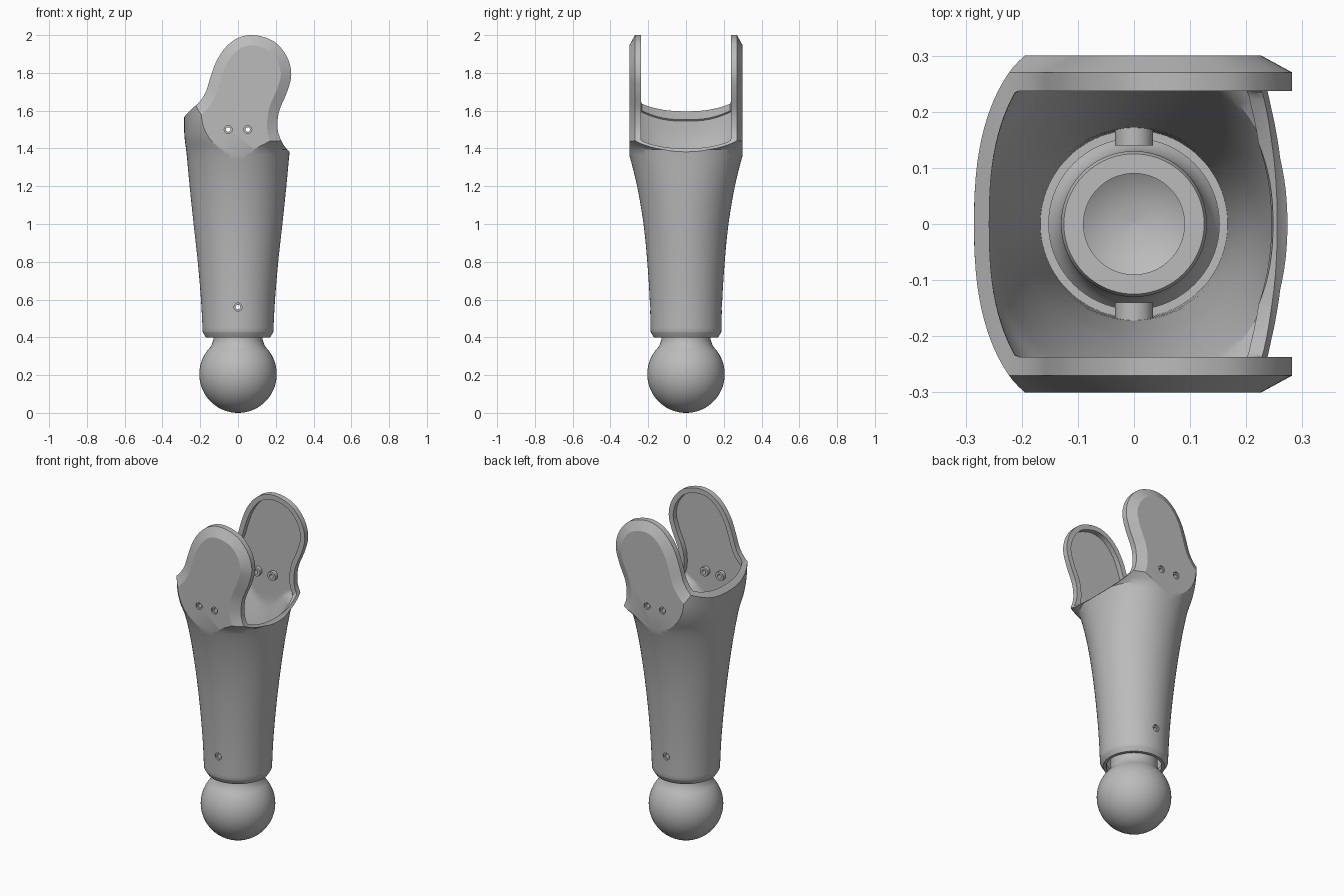
import bpy, bmesh
from math import sin, cos, pi, radians, copysign, hypot

if "Cube" in bpy.data.objects:
    bpy.data.objects.remove(bpy.data.objects["Cube"])

grey = bpy.data.materials.new("matte grey")
grey.use_nodes = True
grey.diffuse_color = (0.5, 0.5, 0.5, 1)
grey.node_tree.nodes["Principled BSDF"].inputs["Base Color"].default_value = (0.5, 0.5, 0.5, 1)


def smooth(pts, steps=5):
    """Catmull-Rom curve through points of any dimension."""
    out = []
    for i in range(len(pts) - 1):
        p0, p1, p2, p3 = (pts[max(i - 1, 0)], pts[i], pts[i + 1], pts[min(i + 2, len(pts) - 1)])
        for s in range(steps):
            t = s / steps
            out.append(tuple(
                0.5 * (2 * b + (c - a) * t + (2 * a - 5 * b + 4 * c - d) * t ** 2
                       + (3 * b - a - 3 * c + d) * t ** 3)
                for a, b, c, d in zip(p0, p1, p2, p3)))
    return out + [tuple(pts[-1])]


def bridge(name, rings):
    """Skin a list of equal rings and cap both ends."""
    bm = bmesh.new()
    loops = [[bm.verts.new(p) for p in ring] for ring in rings]
    n = len(loops[0])
    for a, b in zip(loops, loops[1:]):
        for i in range(n):
            j = (i + 1) % n
            bm.faces.new((a[i], a[j], b[j], b[i]))
    bm.faces.new(loops[0][::-1])
    bm.faces.new(loops[-1])
    bmesh.ops.recalc_face_normals(bm, faces=bm.faces)
    me = bpy.data.meshes.new(name)
    bm.to_mesh(me)
    bm.free()
    me.materials.append(grey)
    ob = bpy.data.objects.new(name, me)
    bpy.context.collection.objects.link(ob)
    return ob


def lathe(name, profile, n=72):
    return bridge(name, [[(r * cos(2 * pi * i / n), r * sin(2 * pi * i / n), z)
                          for i in range(n)] for r, z in profile])


def rod(name, x, z, r, y0, y1, n=28):
    """Cylinder lying along y."""
    return bridge(name, [[(x + r * cos(2 * pi * i / n), y, z + r * sin(2 * pi * i / n))
                          for i in range(n)] for y in (y0, y1)])


def combine(ob, cutter, op):
    """Apply a boolean and discard the cutter."""
    mod = ob.modifiers.new("cut", "BOOLEAN")
    mod.operation, mod.solver, mod.object = op, "EXACT", cutter
    bpy.context.view_layer.objects.active = ob
    bpy.ops.object.modifier_apply(modifier=mod.name)
    bpy.data.objects.remove(cutter)


# Sleeve sections: height, half width, half depth, squareness
SECTIONS = smooth([
    (0.43, 0.187, 0.187, 2), (0.6, 0.196, 0.192, 2), (0.8, 0.213, 0.205, 2),
    (1.0, 0.235, 0.225, 2), (1.2, 0.256, 0.259, 2.05), (1.37, 0.272, 0.302, 2.2),
    (1.47, 0.284, 0.34, 2.4), (1.58, 0.285, 0.365, 2.5), (1.8, 0.285, 0.37, 2.5),
    (2.1, 0.285, 0.37, 2.5)])


def sleeve_loft(name, inset=0.0, y_limit=1.0, first=(), n=112):
    rings = []
    for z, a, b, e in list(first) + SECTIONS:
        flare = max(0, z - 1.4) * 1.6       # the arms lean out on one side
        ring = []
        for i in range(n):
            c, s = cos(2 * pi * i / n), sin(2 * pi * i / n)
            x = copysign(abs(c) ** (2 / e), c) * (a - inset + (flare if c > 0 else 0))
            y = copysign(abs(s) ** (2 / e), s) * (b - inset)
            ring.append((x, max(-y_limit, min(y_limit, y)), z))
        rings.append(ring)
    return bridge(name, rings)


# Side outline of the fork, as a prism along y
FORK = [(-0.5, 0.1), (0.5, 0.1), (0.5, 1.25)] + smooth([
    (0.33, 1.345), (0.27, 1.385), (0.235, 1.43), (0.212, 1.49), (0.21, 1.55),
    (0.222, 1.61), (0.26, 1.70), (0.282, 1.79), (0.262, 1.88), (0.205, 1.955),
    (0.135, 1.99), (0.06, 2.0), (-0.01, 1.98), (-0.07, 1.93), (-0.115, 1.86),
    (-0.145, 1.78), (-0.17, 1.70), (-0.205, 1.645), (-0.25, 1.605), (-0.3, 1.55)]) + [(-0.5, 1.35)]


def fork_prism(name, layers):
    rings = []
    for y, d in layers:
        ring = []
        for i, (x, z) in enumerate(FORK):
            (px, pz), (qx, qz) = FORK[i - 1], FORK[(i + 1) % len(FORK)]
            tx, tz = qx - px, qz - pz
            k = d / hypot(tx, tz)
            ring.append((x - tz * k, y, z + tx * k))
        rings.append(ring)
    return bridge(name, rings)


# Outer sleeve with bevelled flat arms
sleeve = sleeve_loft("forked_sleeve", first=[(0.4, 0.17, 0.17, 2), (0.425, 0.185, 0.185, 2)])
combine(sleeve, fork_prism("outline", [(-0.3, 0.055), (-0.27, 0), (0.27, 0), (0.3, 0.055)]), "INTERSECT")

# Hollow inside, leaving a raised lip along the fork edge
recess = sleeve_loft("recess", 0.02, 0.268)
combine(recess, fork_prism("recess_outline", [(-0.4, 0.03), (0.4, 0.03)]), "INTERSECT")
combine(sleeve, recess, "DIFFERENCE")
combine(sleeve, sleeve_loft("cavity", 0.027, 0.237), "DIFFERENCE")
combine(sleeve, lathe("socket_opening", [(0.152, 0.3), (0.152, 0.5)]), "DIFFERENCE")

# Screw bosses on both walls, then the holes through them
for side in (-1, 1):
    for x in (-0.052, 0.052):
        combine(sleeve, rod("boss", x, 1.5, 0.027, side * 0.245, side * 0.28), "UNION")
    combine(sleeve, rod("lower_boss", 0, 0.56, 0.034, side * 0.14, side * 0.178), "UNION")
for x, z, face in ((-0.052, 1.5, 0.29), (0.052, 1.5, 0.29), (0, 0.56, 0.18)):
    combine(sleeve, rod("screw_hole", x, z, 0.012, -0.4, 0.4), "DIFFERENCE")
    for side in (-1, 1):
        combine(sleeve, rod("counterbore", x, z, 0.021, side * face, side * 0.4), "DIFFERENCE")

# Hollow ball with neck
profile = [(max(0.001, 0.205 * cos(radians(a))), 0.205 + 0.205 * sin(radians(a)))
           for a in range(-90, 46, 5)]
profile += [(0.136, 0.37), (0.131, 0.385), (0.13, 0.4), (0.13, 0.49), (0.125, 0.5), (0.09, 0.5)]
profile += [(max(0.001, 0.17 * cos(radians(a))), 0.205 + 0.17 * sin(radians(a)))
            for a in range(58, -91, -8)] + [(0.001, 0.034)]
ball = lathe("ball_joint", profile)

# Smooth shading with sharp edges kept
for ob in (sleeve, ball):
    bpy.ops.object.select_all(action="DESELECT")
    ob.select_set(True)
    bpy.context.view_layer.objects.active = ob
    bpy.ops.object.shade_smooth_by_angle(angle=radians(28))
